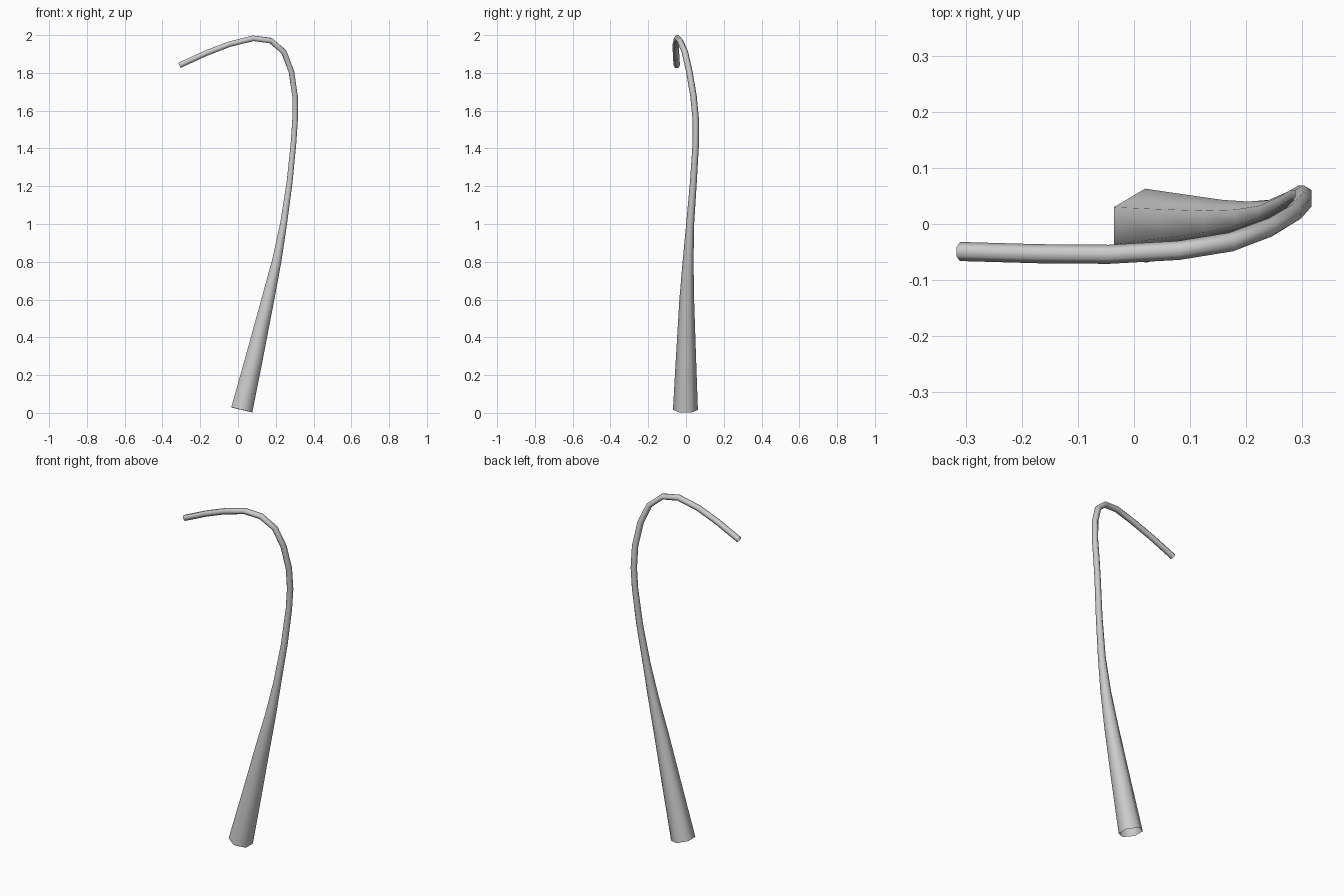
import bpy, bmesh, math
from mathutils import Vector

if "Cube" in bpy.data.objects:
    bpy.data.objects.remove(bpy.data.objects["Cube"])

SIDES = 6

# Centre line of the bent stem: x, y, z, radius
PATH = [
    (0.020, -0.003, 0.016, 0.066),
    (0.088, 0.000, 0.30, 0.053),
    (0.158, 0.004, 0.60, 0.039),
    (0.204, 0.011, 0.80, 0.029),
    (0.241, 0.022, 1.00, 0.021),
    (0.273, 0.039, 1.22, 0.018),
    (0.294, 0.052, 1.43, 0.017),
    (0.302, 0.052, 1.55, 0.017),
    (0.302, 0.040, 1.675, 0.017),
    (0.283, 0.018, 1.806, 0.017),
    (0.243, -0.006, 1.911, 0.017),
    (0.173, -0.032, 1.971, 0.017),
    (0.080, -0.047, 1.983, 0.017),
    (-0.045, -0.054, 1.952, 0.017),
    (-0.170, -0.053, 1.904, 0.017),
    (-0.310, -0.049, 1.840, 0.017),
]


def tube(name, path):
    """Sweep a tapered six-sided ring along the path, ends left open."""
    bm = bmesh.new()
    pts = [Vector(p[:3]) for p in path]
    rings = []
    for i, p in enumerate(pts):
        tan = Vector()
        if i > 0:
            tan += (p - pts[i - 1]).normalized()
        if i < len(pts) - 1:
            tan += (pts[i + 1] - p).normalized()
        tan.normalize()
        u = Vector((0, 1, 0))
        u = (u - tan * u.dot(tan)).normalized()
        v = tan.cross(u)
        r = path[i][3]
        rings.append([bm.verts.new(p + r * (math.cos(a) * u + math.sin(a) * v))
                      for a in (math.tau * k / SIDES for k in range(SIDES))])
    for a, b in zip(rings, rings[1:]):
        for k in range(SIDES):
            n = (k + 1) % SIDES
            bm.faces.new((a[k], a[n], b[n], b[k])).smooth = True
    bm.normal_update()
    me = bpy.data.meshes.new(name)
    bm.to_mesh(me)
    bm.free()
    ob = bpy.data.objects.new(name, me)
    bpy.context.collection.objects.link(ob)
    return ob


# Bent, tapering stem
tube("bent_stem", PATH)
